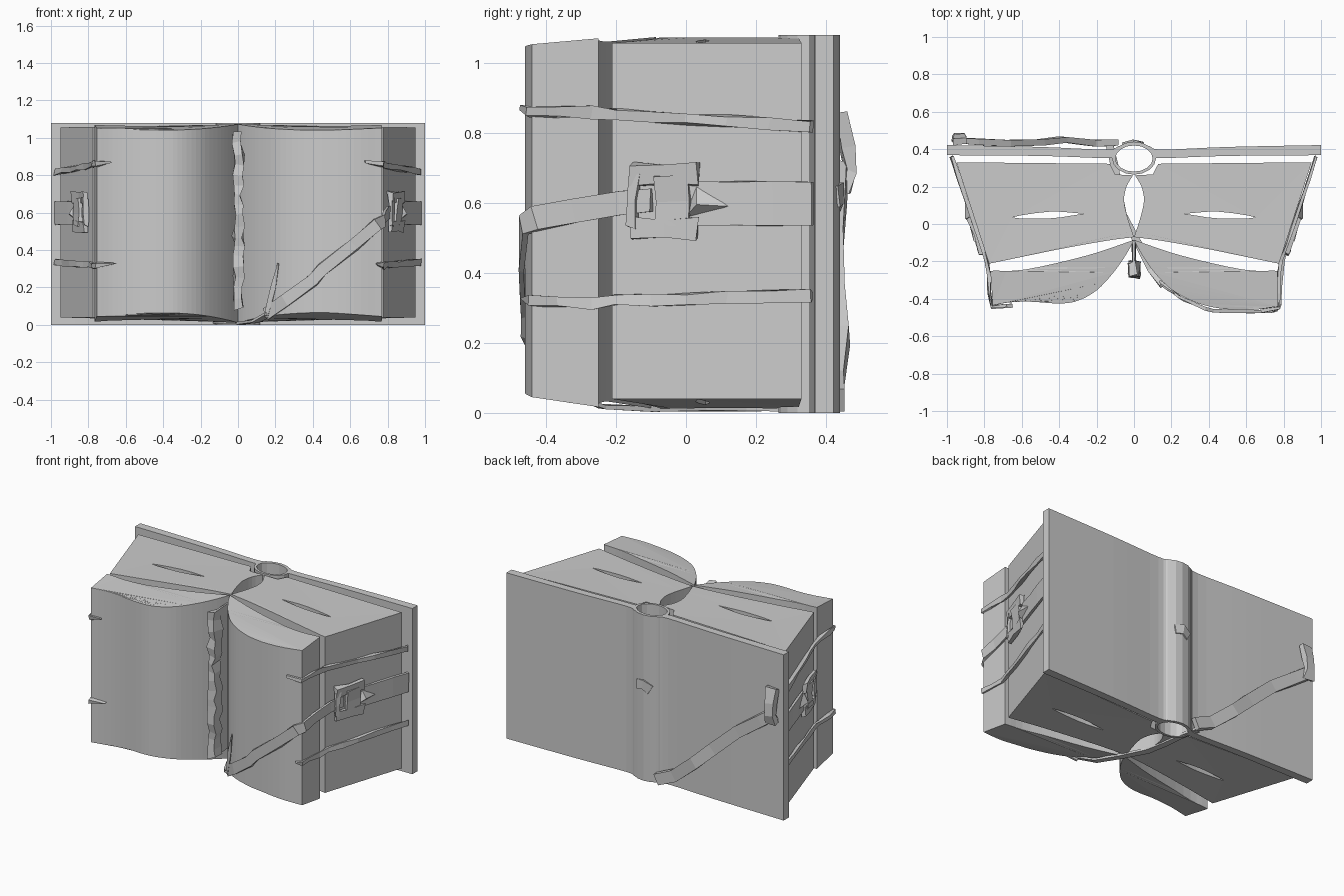
import bpy, bmesh, math, random
from mathutils import Vector

random.seed(4)
old = bpy.data.objects.get("Cube")
if old:
    bpy.data.objects.remove(old)

grey = bpy.data.materials.new("plain grey")
grey.use_nodes = True
grey.diffuse_color = (0.6, 0.6, 0.6, 1)
bsdf = next(n for n in grey.node_tree.nodes if n.type == "BSDF_PRINCIPLED")
bsdf.inputs["Base Color"].default_value = grey.diffuse_color
bsdf.inputs["Roughness"].default_value = 0.8

HEIGHT = 1.08


def finish(name, bm):
    bmesh.ops.remove_doubles(bm, verts=bm.verts, dist=0.0005)
    bmesh.ops.recalc_face_normals(bm, faces=bm.faces)
    for f in bm.faces:
        f.smooth = False
    mesh = bpy.data.meshes.new(name)
    bm.to_mesh(mesh)
    bm.free()
    mesh.materials.clear()
    mesh.materials.append(grey)
    obj = bpy.data.objects.new(name, mesh)
    bpy.context.collection.objects.link(obj)
    return obj


def rounded(points, steps=5):
    """Catmull-Rom curve through the points."""
    pts = [Vector(p) for p in points]
    pts = [2 * pts[0] - pts[1]] + pts + [2 * pts[-1] - pts[-2]]
    out = []
    for a, b, c, d in zip(pts, pts[1:], pts[2:], pts[3:]):
        for i in range(steps):
            t = i / steps
            out.append(0.5 * (2 * b + (c - a) * t + (2 * a - 5 * b + 4 * c - d) * t * t
                              + (3 * b - a - 3 * c + d) * t ** 3))
    return out + [pts[-2]]


def prism(name, loops, ends=None):
    """Upright full-height prism from an outline and holes; ends(x, y) pulls both ends in."""
    curve = bpy.data.curves.new(name, "CURVE")
    curve.dimensions = "2D"
    curve.fill_mode = "BOTH"
    curve.extrude = HEIGHT / 2
    for loop in loops:
        spline = curve.splines.new("POLY")
        spline.points.add(len(loop) - 1)
        for point, p in zip(spline.points, loop):
            point.co = (p[0], p[1], 0, 1)
        spline.use_cyclic_u = True
    helper = bpy.data.objects.new(name + " outline", curve)
    bpy.context.collection.objects.link(helper)
    deps = bpy.context.evaluated_depsgraph_get()
    mesh = bpy.data.meshes.new_from_object(helper.evaluated_get(deps))
    bm = bmesh.new()
    bm.from_mesh(mesh)
    bpy.data.objects.remove(helper)
    bpy.data.meshes.remove(mesh)
    for v in bm.verts:
        inset = ends(v.co.x, v.co.y) if ends else 0
        v.co.z = HEIGHT - inset * 0.6 if v.co.z > 0 else inset
    return finish(name, bm)


def strap(name, points, width, thick=0.015, hint=(0, 0, 1), wobble=0.004, tip=1.0):
    """Flat band along a path, its width lying in the plane of the hint direction."""
    pts = [Vector(p) for p in points]
    bm = bmesh.new()
    rings = []
    for i, p in enumerate(pts):
        t = (pts[min(i + 1, len(pts) - 1)] - pts[max(i - 1, 0)]).normalized()
        n = t.cross(Vector(hint)).normalized()
        w = n.cross(t) * (tip if i == len(pts) - 1 else 1)
        ring = []
        for a, b in ((-1, -1), (1, -1), (1, 1), (-1, 1)):
            shake = Vector([random.uniform(-wobble, wobble) for _ in range(3)])
            ring.append(bm.verts.new(p + w * a * width / 2 + n * b * thick / 2 + shake))
        rings.append(ring)
    for r, s in zip(rings, rings[1:]):
        for k in range(4):
            bm.faces.new((r[k], r[(k + 1) % 4], s[(k + 1) % 4], s[k]))
    bm.faces.new(rings[0])
    bm.faces.new(rings[-1])
    return finish(name, bm)


def ellipse(cx, cy, rx, ry, count=16):
    return [(cx + rx * math.cos(math.tau * i / count),
             cy + ry * math.sin(math.tau * i / count)) for i in range(count)]


def page_ends(x, y):
    return 0.01 + 0.055 * max(0, min(1, -(y + 0.08) / 0.35)) - 0.02 * max(0, abs(x) - 0.5) / 0.27


def block_ends(x, y):
    return 0.012 + 0.028 * min(1, abs(x) / 0.7)


def edge_x(y):
    """Half width of the slanted page edges, at the strap surface."""
    return 0.854 + y / 3


# Hollow spine
prism("spine", [ellipse(0, 0.352, 0.118, 0.088), ellipse(0, 0.35, 0.1, 0.07)])

for s, side in ((1, "left"), (-1, "right")):
    def flip(points):
        return [(s * p[0], *p[1:]) for p in points]

    # Cover board, curling in to the spine
    outer = rounded([(0.08, 0.418), (0.15, 0.398), (0.5, 0.412), (1, 0.422)], 4)
    inner = rounded([(1, 0.368), (0.5, 0.364), (0.15, 0.352), (0.1, 0.36)], 4)
    prism(side + " cover", [flip(outer + inner)])

    # Rear page block with a narrow slit through it
    hollow = rounded([(0, -0.07), (0.03, 0.02), (0.053, 0.12), (0.04, 0.2), (0.005, 0.26)], 3)
    lower = rounded([(0.775, -0.212), (0.4, -0.135), (0.15, -0.09), (0, -0.07)], 4)[:-1]
    block = hollow + [Vector(p) for p in ((0.1, 0.265), (0.13, 0.322), (0.95, 0.33))] + lower
    slit = rounded([(0.27, 0.055), (0.45, 0.066), (0.65, 0.035), (0.45, 0.03), (0.27, 0.055)], 3)[:-1]
    prism(side + " rear pages", [flip(block), flip(slit)], block_ends)

    # Front page block with its swelling face
    if s > 0:
        face = [(0, -0.085), (0.04, -0.16), (0.11, -0.26), (0.2, -0.35), (0.32, -0.415),
                (0.45, -0.45), (0.62, -0.46), (0.77, -0.44)]
    else:
        face = [(0, -0.085), (0.04, -0.16), (0.11, -0.26), (0.2, -0.355), (0.3, -0.41),
                (0.4, -0.425), (0.56, -0.415), (0.67, -0.42), (0.755, -0.435)]
    back = rounded([(0.768, -0.25), (0.58, -0.243), (0.25, -0.168), (0, -0.085)], 4)[:-1]
    prism(side + " front pages", [flip(rounded(face, 4) + back)], page_ends)

    # Two thin bands over the page edges, each ending in a point on the front pages
    for label, z0, z1, reach in (("upper", 0.818, 0.862, 0.68),
                                 ("lower", 0.335, 0.318, 0.74 if s > 0 else 0.65)):
        path = [(edge_x(y), y, z0 + (z1 - z0) * (0.36 - y) / 0.7)
                for y in (0.36, 0.24, 0.12, 0, -0.1, -0.2)]
        front = face[-1][1] - 0.008
        path += [(0.775, -0.27, z1 - 0.004), (0.772, -0.37, z1), (face[-1][0] + 0.005, front, z1),
                 (reach, front + (0.008 if s < 0 else -0.016), z1 + 0.01)]
        strap(f"{side} {label} band", flip(path), 0.03, 0.016, wobble=0.005, tip=0.2)

    # Wide clasp strap from the cover to the buckle
    path = [(edge_x(y), y, 0.598) for y in (0.36, 0.25, 0.15, 0.05, -0.04)]
    strap(side + " clasp strap", flip(path), 0.125, 0.014, wobble=0.002)

    # Buckle frame: two rails, two bars and a pointed tongue
    for label, z in (("upper", 0.68), ("lower", 0.525)):
        path = [(edge_x(y) + 0.012, y, z) for y in (0.035, -0.06, -0.16)]
        strap(f"{side} buckle {label} rail", flip(path), 0.06, 0.024, wobble=0.007)
    for label, y, wide in (("front", -0.15, 0.03), ("rear", -0.04, 0.1)):
        path = [(edge_x(y) + 0.014, y, z) for z in (0.53, 0.6, 0.68)]
        strap(f"{side} buckle {label} bar", flip(path), wide, 0.024, (0.3 * s, 1, 0), 0.007)
    bm = bmesh.new()
    corners = [bm.verts.new((s * (edge_x(y) + lift), y, z)) for y, z, lift in
               ((-0.01, 0.55, 0), (0.03, 0.66, 0), (0.12, 0.59, 0.01), (0.03, 0.595, 0.04))]
    for trio in ((0, 1, 2), (0, 1, 3), (1, 2, 3), (0, 2, 3)):
        bm.faces.new([corners[i] for i in trio])
    finish(side + " buckle tongue", bm)

# Long tie: from the left buckle, round the corner and down across the front
strap("front tie", [(0.825, -0.1, 0.605), (0.8, -0.19, 0.6), (0.782, -0.32, 0.575),
                    (0.78, -0.43, 0.555), (0.745, -0.462, 0.535), (0.62, -0.47, 0.43),
                    (0.45, -0.464, 0.295), (0.4, -0.46, 0.24), (0.25, -0.395, 0.13),
                    (0.15, -0.315, 0.06)], 0.066, 0.016)

# Tie passing under the pages and the spine
strap("under tie", [(0.16, -0.33, 0.055), (0.09, -0.24, 0.018), (0.02, -0.1, 0.012),
                    (-0.06, 0.05, 0.012), (-0.085, 0.17, 0.012), (-0.1, 0.3, 0.012),
                    (-0.13, 0.42, 0.015)], 0.04, 0.014, (1, 0, 0), 0.002)

# Tie rising across the back cover, with its folded end
strap("back tie", [(-0.1, 0.435, 0.035), (-0.22, 0.432, 0.09), (-0.38, 0.45, 0.22),
                   (-0.5, 0.438, 0.34), (-0.68, 0.434, 0.5), (-0.85, 0.44, 0.62),
                   (-0.95, 0.448, 0.69)], 0.075, 0.032)
strap("back tie end", [(-0.935, 0.455, 0.63), (-0.935, 0.475, 0.69), (-0.935, 0.46, 0.76),
                       (-0.935, 0.445, 0.855)], 0.07, 0.036, (1, 0, 0), 0.008)

# Crumpled ribbon hanging in the gutter: a thin web with a thick front edge
for label, y, wide, thick, sway in (("web", -0.15, 0.12, 0.014, 0.004),
                                    ("edge", -0.245, 0.075, 0.045, 0.01)):
    path = [(random.uniform(-sway, sway), y + random.uniform(-sway, sway), 0.09 + 0.055 * i)
            for i in range(18)]
    strap("gutter ribbon " + label, path, wide, thick, (0, 1, 0), sway)

# Small raised patch on the spine
strap("spine patch", [(-0.05, 0.432, 0.6), (0, 0.442, 0.63), (0.05, 0.432, 0.62)], 0.06, 0.012)

# Loose torn page corner on the left front page
strap("torn page", [(0.15, -0.325, 0.04), (0.19, -0.355, 0.2), (0.215, -0.37, 0.33)],
      0.03, 0.008, (1, -0.6, 0), tip=0.3)
